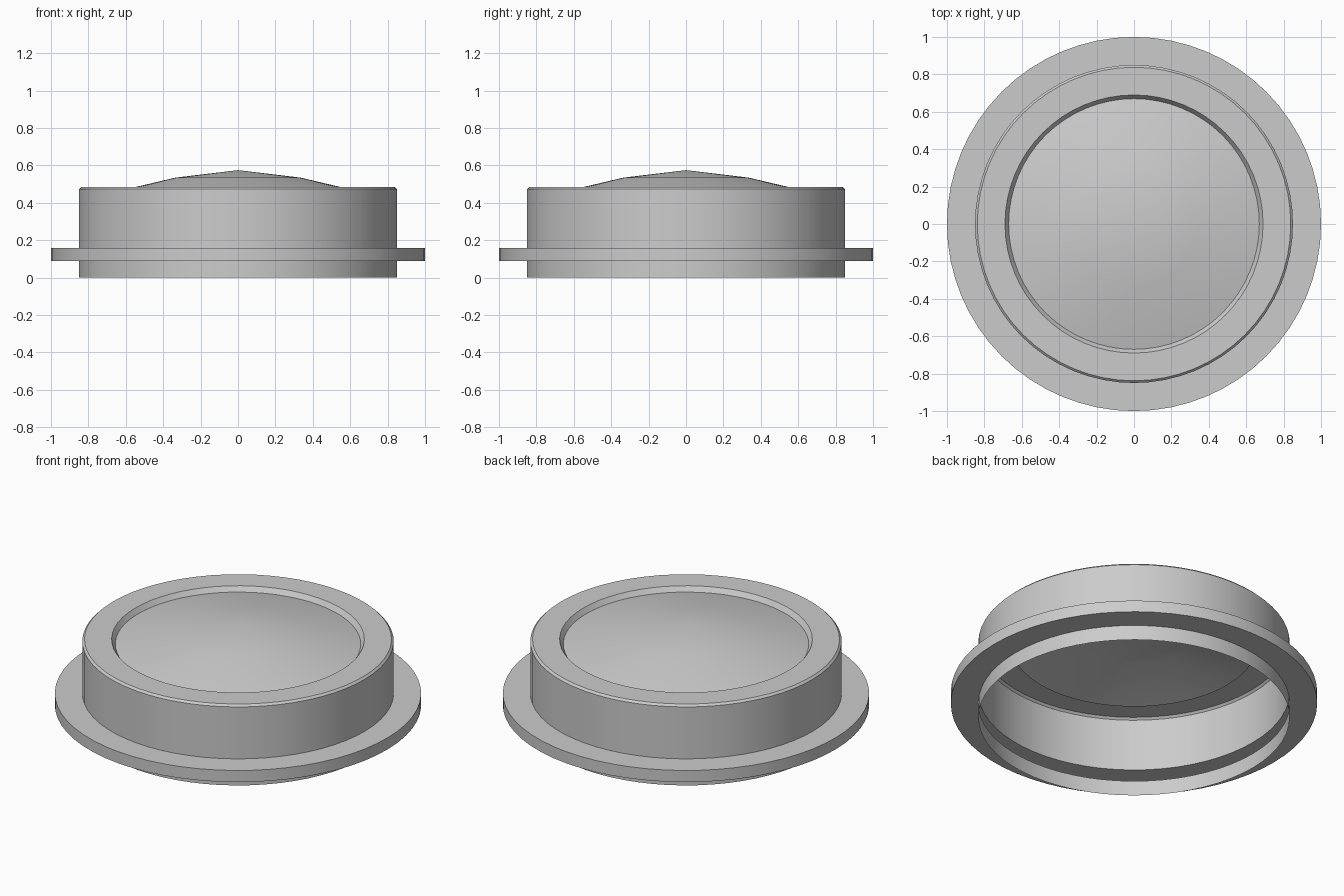
import bpy
import bmesh
import math

SEGMENTS = 64

cube = bpy.data.objects.get("Cube")
if cube:
    bpy.data.objects.remove(cube, do_unlink=True)

grey = bpy.data.materials.new("plain grey")
grey.use_nodes = True
colour = (0.6, 0.6, 0.6, 1)
grey.diffuse_color = colour
grey.node_tree.nodes["Principled BSDF"].inputs["Base Color"].default_value = colour


def lathe(name, profile):
    """Revolve (radius, height) points, listed from the outside to the centre."""
    bm = bmesh.new()
    rings = []
    for r, z in profile:
        if r == 0:
            rings.append([bm.verts.new((0, 0, z))] * SEGMENTS)
            continue
        angles = [math.tau * i / SEGMENTS for i in range(SEGMENTS)]
        rings.append([bm.verts.new((r * math.cos(a), r * math.sin(a), z)) for a in angles])
    for low, high in zip(rings, rings[1:]):
        for i in range(SEGMENTS):
            j = (i + 1) % SEGMENTS
            corners = [low[i], low[j], high[j], high[i]]
            bm.faces.new(list(dict.fromkeys(corners)))
    mesh = bpy.data.meshes.new(name)
    bm.to_mesh(mesh)
    bm.free()
    mesh.materials.append(grey)
    obj = bpy.data.objects.new(name, mesh)
    bpy.context.collection.objects.link(obj)
    bpy.ops.object.select_all(action="DESELECT")
    obj.select_set(True)
    bpy.context.view_layer.objects.active = obj
    bpy.ops.object.shade_smooth_by_angle(angle=math.radians(25))
    return obj


# Thin open-bottomed housing: skirt, hollow flange, wall, chamfered rim, recess
lathe("housing", [
    (0.85, 0), (0.85, 0.09),
    (1, 0.09), (1, 0.16), (0.85, 0.16),
    (0.85, 0.473), (0.838, 0.485),
    (0.69, 0.485), (0.67, 0.456),
])

# Shallow dome set into the recess
lathe("dome", [(0.67, 0.456), (0.335, 0.535), (0, 0.575)])
